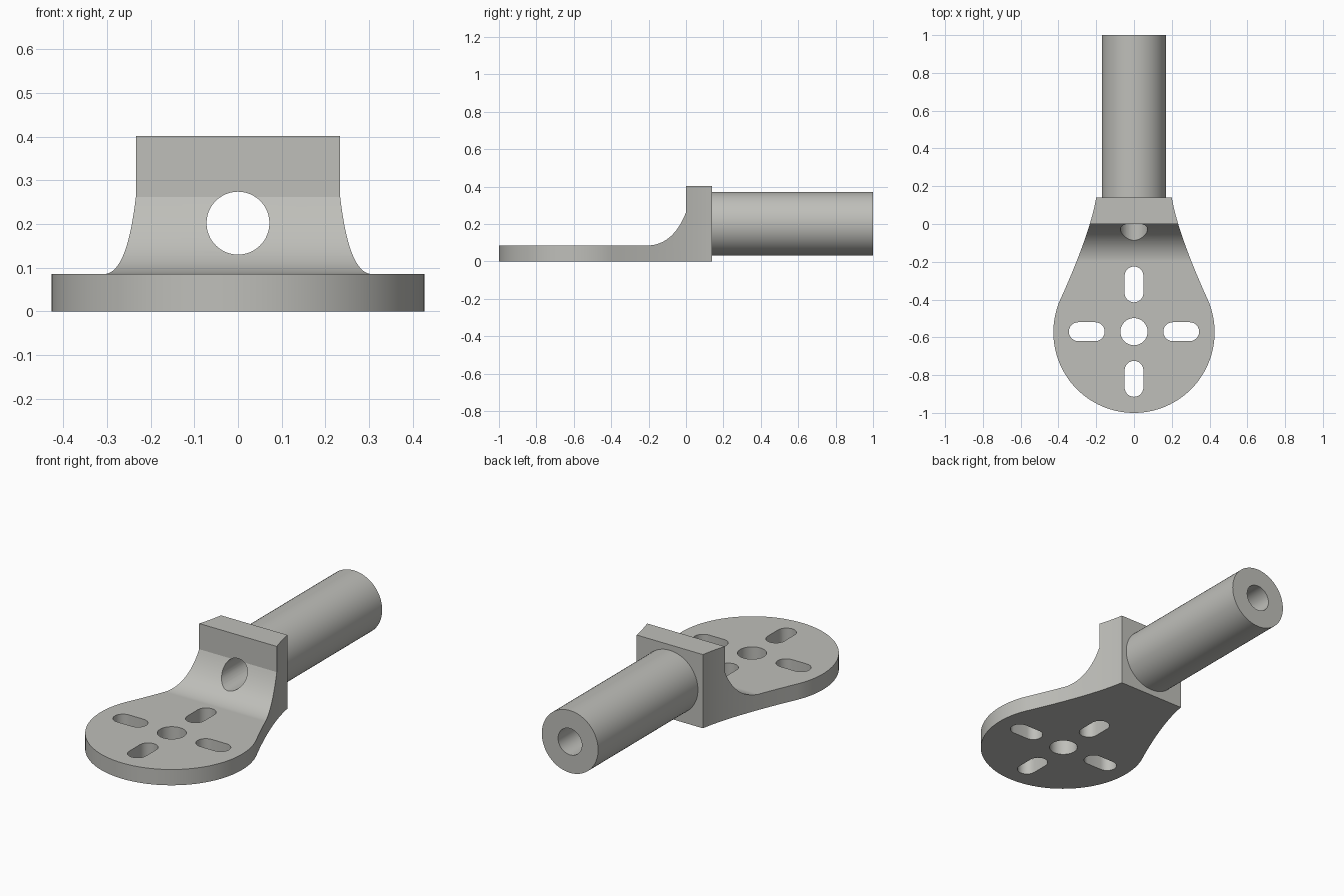
import bpy, bmesh, math
from mathutils import Vector

if "Cube" in bpy.data.objects:
    bpy.data.objects.remove(bpy.data.objects["Cube"])

steel = bpy.data.materials.new("warm grey metal")
steel.diffuse_color = (0.52, 0.52, 0.49, 1)
steel.use_nodes = True
steel.node_tree.nodes["Principled BSDF"].inputs["Base Color"].default_value = steel.diffuse_color


def prism(name, points, sweep):
    """Solid made by sweeping a closed 3D outline along a vector."""
    bm = bmesh.new()
    face = bm.faces.new([bm.verts.new(p) for p in points])
    new = bmesh.ops.extrude_face_region(bm, geom=[face])["geom"]
    bmesh.ops.translate(bm, vec=Vector(sweep),
                        verts=[v for v in new if isinstance(v, bmesh.types.BMVert)])
    bmesh.ops.recalc_face_normals(bm, faces=bm.faces)
    mesh = bpy.data.meshes.new(name)
    bm.to_mesh(mesh)
    bm.free()
    mesh.materials.append(steel)
    obj = bpy.data.objects.new(name, mesh)
    bpy.context.collection.objects.link(obj)
    return obj


def arc(cx, cy, r, start, end, n):
    angles = [math.radians(start + (end - start) * i / n) for i in range(n + 1)]
    return [(cx + r * math.cos(a), cy + r * math.sin(a)) for a in angles]


def bezier(a, c, b, n):
    return [tuple((1 - t) ** 2 * p + 2 * t * (1 - t) * q + t * t * r
                  for p, q, r in zip(a, c, b))
            for t in (i / n for i in range(n + 1))]


def combine(target, tool, operation):
    """Apply a boolean and discard the tool."""
    mod = target.modifiers.new("boolean", 'BOOLEAN')
    mod.operation, mod.solver, mod.object = operation, 'EXACT', tool
    bpy.context.view_layer.objects.active = target
    bpy.ops.object.modifier_apply(modifier=mod.name)
    bpy.data.objects.remove(tool)


def vertical(name, outline):
    return prism(name, [(x, y, -0.1) for x, y in outline], (0, 0, 0.4))


def rod(name, r, y0, y1, n=64):
    outline = arc(0, 0.202, r, 0, 360, n)[:-1]
    return prism(name, [(x, y0, z) for x, z in outline], (0, y1 - y0, 0))


# Teardrop outline: round disc flowing into a narrow neck
CY, R = -0.573, 0.427
flank = bezier((0.2, 0.14), (0.232, -0.05), (0.39, -0.4), 16)
rim = arc(0, CY, R, 24, -204, 80)
outline = flank[:-1] + rim + [(-x, y) for x, y in reversed(flank[:-1])]
bracket = prism("mounting_bracket", [(x, y, 0) for x, y in outline], (0, 0, 0.402))

# Side profile: thin plate, curved fillet, upright block
profile = [(-1.1, -0.1), (0.3, -0.1), (0.3, 0.5), (0, 0.5)]
profile += bezier((0, 0.262), (-0.065, 0.0975), (-0.19, 0.086), 20)
profile += [(-1.1, 0.086)]
combine(bracket, prism("side_profile", [(-0.6, y, z) for y, z in profile],
                       (1.2, 0, 0)), 'INTERSECT')

# Round shaft joined to the block, with a bore through everything
combine(bracket, rod("shaft", 0.17, 0.1, 1.0), 'UNION')
combine(bracket, rod("bore", 0.072, -0.5, 1.2, 48), 'DIFFERENCE')

# Centre hole and four rounded slots around it
combine(bracket, vertical("centre_hole", arc(0, CY + 0.003, 0.072, 0, 360, 48)[:-1]),
        'DIFFERENCE')
for k in range(4):
    a = math.radians(90 * k)
    slot = arc(0.295, 0, 0.05, -90, 90, 12) + arc(0.205, 0, 0.05, 90, 270, 12)
    slot = [(x * math.cos(a) - y * math.sin(a),
             CY + 0.003 + x * math.sin(a) + y * math.cos(a)) for x, y in slot]
    combine(bracket, vertical("slot", slot), 'DIFFERENCE')

# Smooth curved walls, crisp edges
bpy.ops.object.select_all(action='DESELECT')
bracket.select_set(True)
bpy.context.view_layer.objects.active = bracket
bpy.ops.object.shade_smooth_by_angle(angle=math.radians(20))
